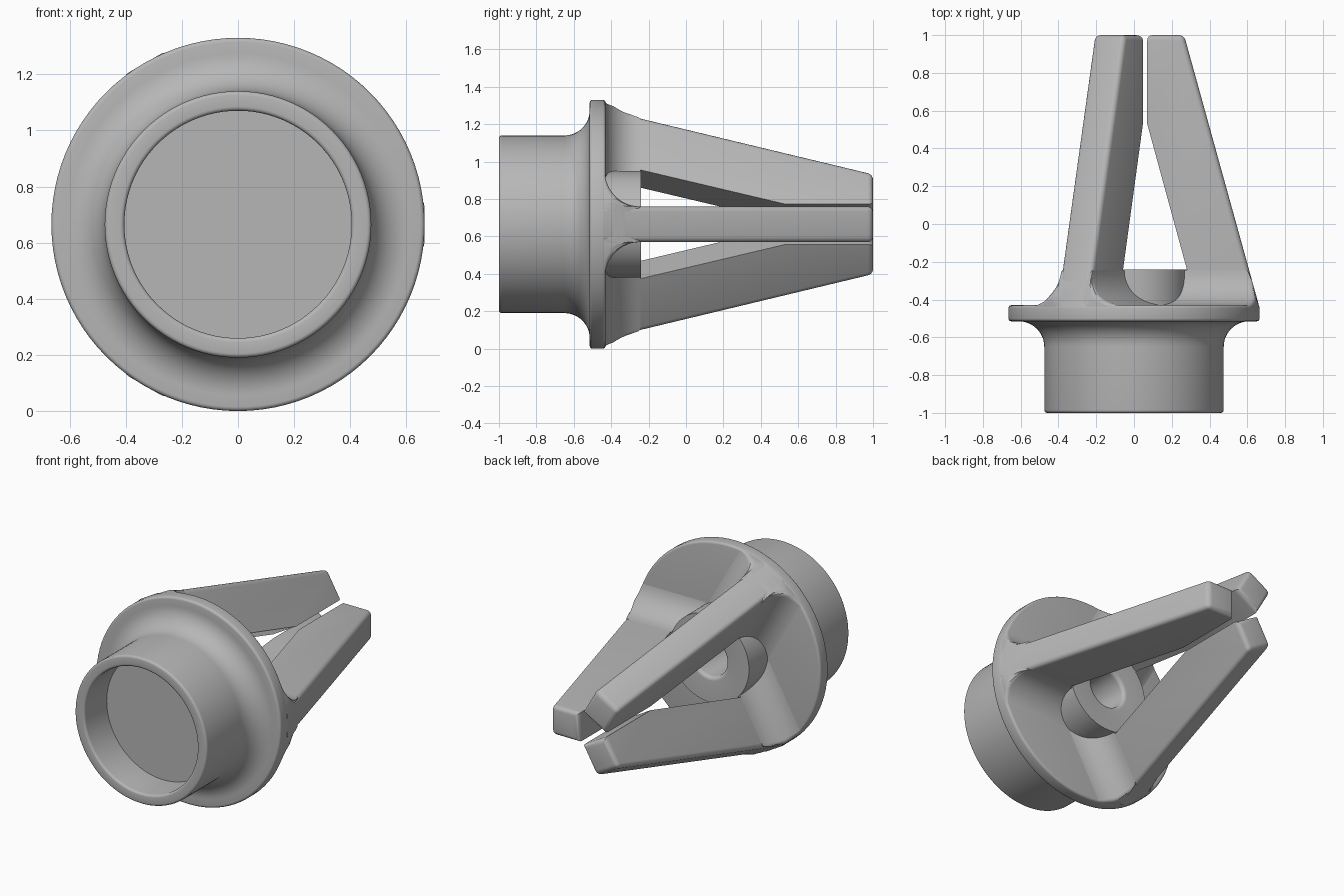
import bpy, bmesh, math
from mathutils import Matrix, Vector

cube = bpy.data.objects.get("Cube")
if cube:
    bpy.data.objects.remove(cube, do_unlink=True)

R = 0.665            # flange radius, also height of the axis
HUB_TOP = -0.24
FLANGE_BACK = -0.43
HALF = 0.095         # half width of a prong
FILLET = 0.19

grey = bpy.data.materials.new("plain_grey")
grey.use_nodes = True
colour = (0.47, 0.47, 0.47, 1)
grey.diffuse_color = colour
grey.node_tree.nodes["Principled BSDF"].inputs["Base Color"].default_value = colour


def finish(bm, name):
    bmesh.ops.remove_doubles(bm, verts=bm.verts, dist=1e-5)
    bmesh.ops.recalc_face_normals(bm, faces=bm.faces)
    mesh = bpy.data.meshes.new(name)
    bm.to_mesh(mesh)
    bm.free()
    mesh.materials.append(grey)
    obj = bpy.data.objects.new(name, mesh)
    bpy.context.collection.objects.link(obj)
    bpy.ops.object.select_all(action='DESELECT')
    obj.select_set(True)
    bpy.context.view_layer.objects.active = obj
    bpy.ops.object.shade_smooth_by_angle(angle=math.radians(32))
    return obj


def arc(cr, cy, rad, start, end, steps):
    """Points of an arc in the (radius, y) plane, angles in degrees."""
    angles = [math.radians(start + (end - start) * i / steps) for i in range(steps + 1)]
    return [(cr + rad * math.cos(a), cy + rad * math.sin(a)) for a in angles]


def lathe(name, profile, segments=96):
    bm = bmesh.new()
    verts = [bm.verts.new((r, y, 0)) for r, y in profile]
    edges = [bm.edges.new(pair) for pair in zip(verts, verts[1:])]
    bmesh.ops.spin(bm, geom=verts + edges, cent=(0, 0, 0), axis=(0, 1, 0),
                   angle=math.tau, steps=segments, use_duplicate=False)
    bmesh.ops.translate(bm, verts=bm.verts, vec=(0, 0, R))
    return finish(bm, name)


# Socket collar, flange and drilled hub in one turned profile
body = [(0, -0.77), (0.405, -0.77)]
body += arc(0.42, -0.985, 0.015, 180, 270, 4)
body += arc(0.46, -0.985, 0.015, 270, 360, 4)
body += arc(0.61, -0.65, 0.135, 180, 90, 12)
body += arc(R - 0.015, -0.50, 0.015, 270, 360, 4)
body += arc(R - 0.015, FLANGE_BACK - 0.015, 0.015, 0, 90, 4)
body += [(0.285, FLANGE_BACK), (0.285, HUB_TOP)]
body += arc(0.145, HUB_TOP - 0.025, 0.025, 90, 180, 5)
body += [(0.12, -0.6), (0, -0.6)]
lathe("collar_flange_and_hub", body)


def outer(y):
    """Radius of the sloping outer face of a prong."""
    return 0.265 + 0.277 * (1 - y)


def place(bm, angle):
    """Turn a part built along +x about the model's axis."""
    bm.transform(Matrix.Translation((0, 0, R)) @ Matrix.Rotation(-angle, 4, 'Y'))


def prong(angle, name):
    outline = [(0.07, 1), (outer(1), 1), (outer(-0.44), -0.44),
               (0.28, -0.44), (0.28, HUB_TOP), (0.07, 0.53)]
    bm = bmesh.new()
    face = bm.faces.new([bm.verts.new((r, y, -HALF)) for r, y in outline])
    ext = bmesh.ops.extrude_face_region(bm, geom=[face])
    bmesh.ops.translate(bm, vec=(0, 0, 2 * HALF),
                        verts=[g for g in ext["geom"] if isinstance(g, bmesh.types.BMVert)])

    # Round the tip and the long outer edges
    def rounded(e):
        a, b = (v.co for v in e.verts)
        at_tip = min(a.y, b.y) > 0.9
        along_outside = all(abs(p.x - outer(p.y)) < 1e-4 for p in (a, b)) and abs(a.y - b.y) > 1
        return at_tip or along_outside
    bmesh.ops.recalc_face_normals(bm, faces=bm.faces)
    bmesh.ops.bevel(bm, geom=[e for e in bm.edges if rounded(e)], offset=0.028,
                    segments=4, profile=0.5, affect='EDGES')
    place(bm, angle)
    finish(bm, name)


def root(angle, name):
    """Concave flare joining both sides of a prong to the flange."""
    base = FLANGE_BACK - 0.02
    steps = 12
    side = [(HALF - 0.02, HUB_TOP - 0.005)]
    for i in range(steps + 1):
        a = math.radians(90 * i / steps)
        side.append((HALF + FILLET * (1 - math.cos(a)),
                     FLANGE_BACK + FILLET * (1 - math.sin(a)) - 0.004))
    section = [(-t, y) for t, y in reversed(side)] + side
    bm = bmesh.new()
    rings = []
    for t, y in section:
        limit = math.sqrt(R * R - t * t) - 0.002
        edge = min(outer(y), limit)
        soft = min(0.022, (y - base) * 0.5)
        ring = [(0.16, base), (0.16, y)]
        ring += [(edge - soft + soft * math.sin(k * math.pi / 6),
                  y - soft + soft * math.cos(k * math.pi / 6)) for k in range(4)]
        for k in range(1, 6):
            level = y - soft + (base - y + soft) * k / 5
            ring.append((min(outer(level), limit), level))
        rings.append([bm.verts.new((r, h, t)) for r, h in ring])
    for a, b in zip(rings, rings[1:]):
        n = len(a)
        for i in range(n):
            j = (i + 1) % n
            bm.faces.new((a[i], a[j], b[j], b[i]))
    bm.faces.new(rings[0])
    bm.faces.new(rings[-1])
    place(bm, angle)
    finish(bm, name)


# Three prongs, evenly spaced round the axis
for i, label in enumerate(("left", "upper_right", "lower_right")):
    turn = math.tau * i / 3
    prong(turn, label + "_prong")
    root(turn, label + "_prong_root")
